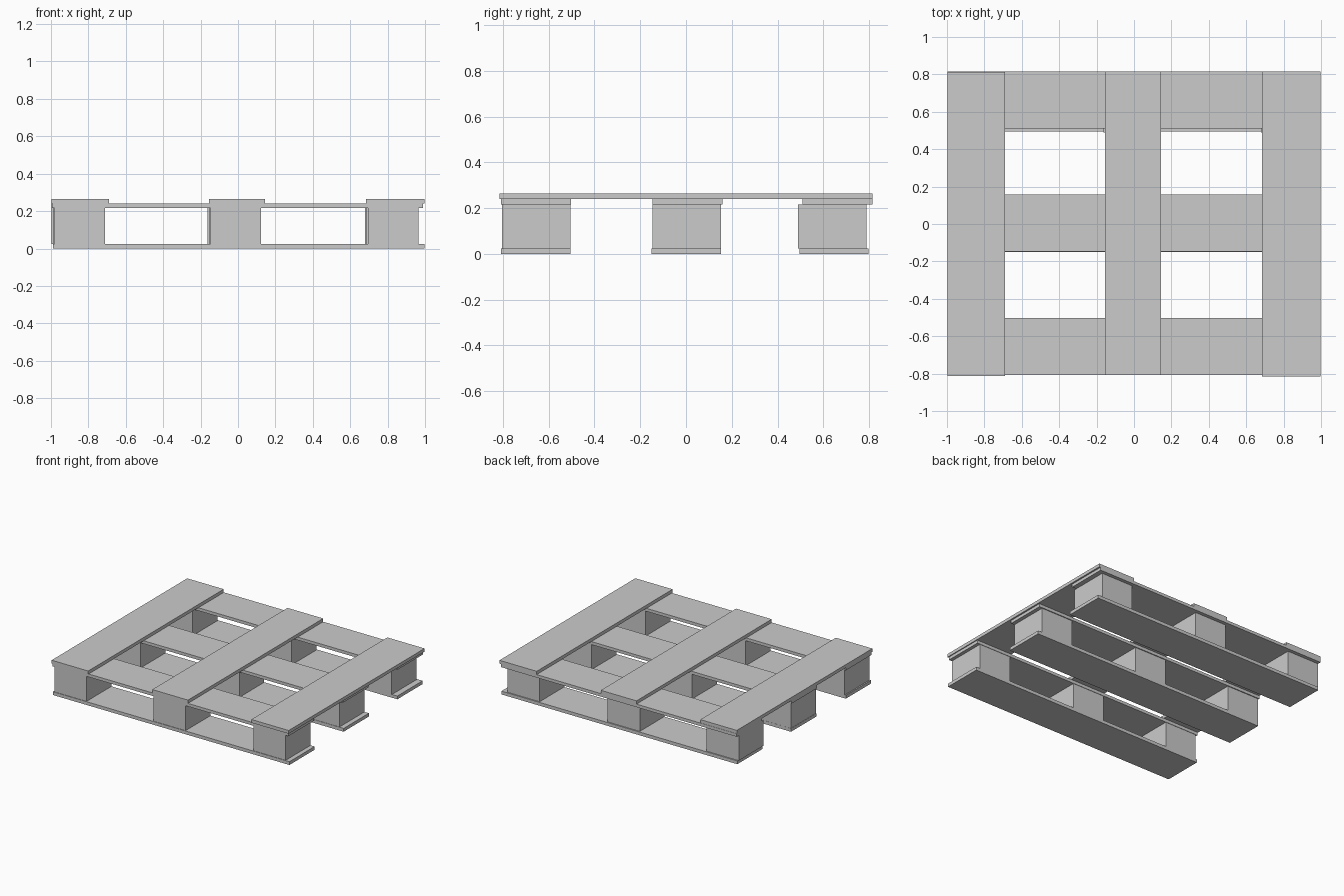
import bpy
import bmesh
from mathutils import Vector

cube = bpy.data.objects.get("Cube")
if cube:
    bpy.data.objects.remove(cube, do_unlink=True)

grey = bpy.data.materials.new("plain grey")
grey.use_nodes = True
colour = (0.6, 0.6, 0.6, 1)
grey.diffuse_color = colour
grey.node_tree.nodes["Principled BSDF"].inputs["Base Color"].default_value = colour


def box(name, x, y, z):
    """Box spanning the given (low, high) ranges."""
    bm = bmesh.new()
    bmesh.ops.create_cube(bm, size=1)
    size = Vector([r[1] - r[0] for r in (x, y, z)])
    centre = Vector([(r[1] + r[0]) / 2 for r in (x, y, z)])
    bmesh.ops.scale(bm, vec=size, verts=bm.verts)
    bmesh.ops.translate(bm, vec=centre, verts=bm.verts)
    mesh = bpy.data.meshes.new(name)
    bm.to_mesh(mesh)
    bm.free()
    mesh.materials.append(grey)
    bpy.context.collection.objects.link(bpy.data.objects.new(name, mesh))


BOTTOM, MIDDLE, TOP, DECK = 0.025, 0.217, 0.24, 0.265

# Each row: name, board end offset, block offset, y of bottom board, blocks and upper board
rows = [
    ("front", 0.0, 0.0, -0.808, -0.804, -0.808),
    ("centre", -0.005, -0.008, -0.15, -0.147, -0.147),
    ("back", -0.005, -0.016, 0.495, 0.49, 0.51),
]
block_starts = {"right": -0.98, "middle": -0.148, "left": 0.694}

for row, shift, block_shift, low_y, block_y, high_y in rows:
    # Long boards below and above the blocks
    box(row + "_bottom_board", (-0.99, 0.998 + shift),
        (low_y, low_y + 0.303), (0, BOTTOM))
    box(row + "_stringer_board", (-0.992 + shift, 0.99 + shift),
        (high_y, high_y + 0.306), (MIDDLE, TOP))
    # Spacer blocks
    for side, start in block_starts.items():
        x = start + block_shift
        box(f"{row}_{side}_block", (x, x + 0.27),
            (block_y, block_y + 0.299), (BOTTOM, MIDDLE))

# Deck boards running front to back
for side, x, y in [
    ("right", (-0.997, -0.69), (-0.814, 0.814)),
    ("middle", (-0.155, 0.145), (-0.808, 0.816)),
    ("left", (0.684, 0.997), (-0.816, 0.816)),
]:
    box(side + "_deck_board", x, y, (TOP, DECK))
